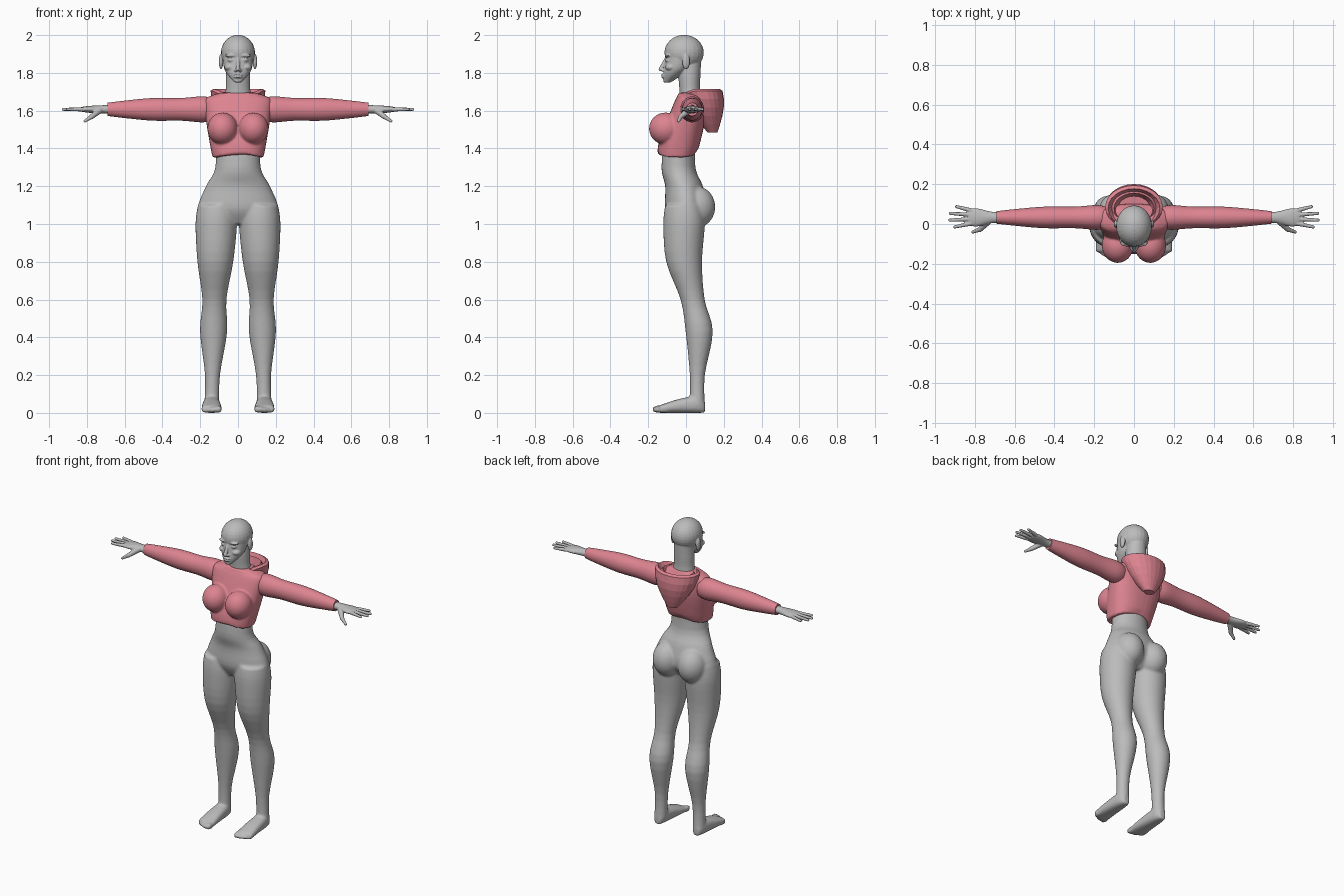
import bpy, bmesh, math
from mathutils import Vector, Matrix

cube = bpy.data.objects.get("Cube")
if cube:
    bpy.data.objects.remove(cube, do_unlink=True)


def material(name, *color):
    mat = bpy.data.materials.new(name)
    mat.use_nodes = True
    mat.diffuse_color = (*color, 1)
    mat.node_tree.nodes["Principled BSDF"].inputs["Base Color"].default_value = (*color, 1)
    return mat


def smooth_rings(rings, steps):
    """Catmull-Rom interpolation between cross-sections."""
    last = len(rings) - 1
    result = []
    for i in range(last):
        before, start, end, after = (Vector(rings[min(max(i + k, 0), last)]) for k in (-1, 0, 1, 2))
        leave, arrive = (end - before) / 2, (after - start) / 2
        for step in range(steps):
            t = step / steps
            ease = t * t * (3 - 2 * t)
            result.append(start.lerp(end, ease) + leave * t * (1 - t) ** 2 - arrive * t * t * (1 - t))
    return result + [Vector(rings[last])]


def loft(bm, axis, rings, segments=32, steps=4, power=2):
    """Rings are (position on axis, centre u, centre v, radius u, radius v)."""
    def rounded(value):
        return math.copysign(abs(value) ** (2 / power), value)

    loops = []
    for along, centre_u, centre_v, radius_u, radius_v in smooth_rings(rings, steps):
        loop = []
        for k in range(segments):
            angle = math.tau * k / segments
            u = centre_u + radius_u * rounded(math.cos(angle))
            v = centre_v + radius_v * rounded(math.sin(angle))
            place = {"X": (along, u, v), "Y": (u, along, v), "Z": (u, v, along)}[axis]
            loop.append(bm.verts.new(place))
        loops.append(loop)
    for lower, upper in zip(loops, loops[1:]):
        for k in range(segments):
            bm.faces.new((lower[k - 1], lower[k], upper[k], upper[k - 1]))
    bm.faces.new(loops[0])
    bm.faces.new(loops[-1])


def trunk(bm, rings, **options):
    """Upright loft on the centre line from (height, y, half width, half depth)."""
    loft(bm, "Z", [(z, 0, y, width, depth) for z, y, width, depth in rings], **options)


def ball(bm, centre, radii):
    bmesh.ops.create_uvsphere(bm, u_segments=24, v_segments=16, radius=1,
                              matrix=Matrix.LocRotScale(Vector(centre), None, Vector(radii)))


def limb(bm, start, end, start_radius, end_radius):
    """Round-ended tapered rod."""
    start, end = Vector(start), Vector(end)
    direction = end - start
    turn = direction.to_track_quat("Z", "Y")
    ball(bm, start, [start_radius] * 3)
    ball(bm, end, [end_radius] * 3)
    bmesh.ops.create_cone(bm, cap_ends=True, segments=16, radius1=start_radius, radius2=end_radius,
                          depth=direction.length,
                          matrix=Matrix.LocRotScale((start + end) / 2, turn, None))


def mirror(bm):
    """Copy everything built so far to the other side."""
    copies = bmesh.ops.duplicate(bm, geom=bm.verts[:] + bm.edges[:] + bm.faces[:])["geom"]
    for vert in copies:
        if isinstance(vert, bmesh.types.BMVert):
            vert.co.x *= -1


def finish(bm, name, mat, voxel=None, relax=3, crease=40):
    """Blend overlapping forms when a voxel size is given, else shade by angle."""
    bmesh.ops.recalc_face_normals(bm, faces=bm.faces[:])
    mesh = bpy.data.meshes.new(name)
    bm.to_mesh(mesh)
    bm.free()
    mesh.materials.append(mat)
    part = bpy.data.objects.new(name, mesh)
    bpy.context.collection.objects.link(part)
    if voxel:
        blend = part.modifiers.new("Blend", "REMESH")
        blend.mode = "VOXEL"
        blend.voxel_size = voxel
        blend.use_smooth_shade = True
        soften = part.modifiers.new("Soften", "SMOOTH")
        soften.factor = .5
        soften.iterations = relax
    else:
        bpy.ops.object.select_all(action="DESELECT")
        part.select_set(True)
        bpy.context.view_layer.objects.active = part
        bpy.ops.object.shade_smooth_by_angle(angle=math.radians(crease))


grey = material("mannequin grey", .5, .5, .5)
pink = material("soft pink cloth", .72, .23, .28)

# Legs lean outwards towards the ankle
bm = bmesh.new()
leg = ((1.1, -.01, .1), (1, -.01, .11), (.8, -.01, .095), (.6, .035, .064),
       (.43, .07, .072), (.2, .06, .04), (.04, .06, .04))
loft(bm, "Z", [(z, .14 - .025 * z, y, r, r) for z, y, r in leg])

# Feet rest flat on the ground, with five shrinking toes
foot = ((.1, .02, .06), (.06, .04, .09), (-.05, .05, .07), (-.14, .055, .04))
loft(bm, "Y", [(y, .14, height / 2, width, height / 2) for y, width, height in foot], power=2.5)
for toe in range(5):
    size = .02 - .002 * toe
    ball(bm, (.1 + .02 * toe, -.15 + .002 * toe ** 2, size), (.7 * size, .03, size))

# Buttocks, hips and waist
ball(bm, (.09, .055, 1.09), (.09, .1, .11))
mirror(bm)
trunk(bm, ((1.5, -.03, .12, .08), (1.3, -.04, .12, .09), (1.2, -.01, .17, .1),
           (1.08, 0, .21, .11), (1, -.01, .12, .06)))
finish(bm, "lower_body", grey, voxel=.0075, relax=6)

# Ears, brows, eyes, cheeks and nostrils
bm = bmesh.new()
ball(bm, (.09, 0, 1.86), (.012, .02, .04))
ball(bm, (.035, -.097, 1.892), (.034, .016, .009))
ball(bm, (.035, -.09, 1.868), (.02, .02, .014))
ball(bm, (.043, -.08, 1.83), (.03, .03, .02))
ball(bm, (.012, -.12, 1.814), (.009, .013, .008))
mirror(bm)

# Skull, face, nose, lips and neck
ball(bm, (0, -.01, 1.907), (.09, .104, .094))
trunk(bm, ((1.75, -.1, .02, .02), (1.79, -.07, .055, .05), (1.83, -.045, .075, .07),
           (1.9, -.025, .083, .08)))
limb(bm, (0, -.1, 1.885), (0, -.133, 1.82), .008, .012)
for height in (1.79, 1.778):
    ball(bm, (0, -.118, height), (.024, .014, .006))
trunk(bm, ((1.6, .03, .09, .06), (1.7, .02, .066, .054), (1.78, .018, .064, .058), (1.86, .02, .06, .06)))
finish(bm, "head_and_neck", grey, voxel=.0036)

# Hands: flat palm, four fanned fingers and a bent thumb
arm_y, arm_z = .033, 1.607
bm = bmesh.new()
palm = ((.62, .03, .024), (.71, .028, .022), (.79, .046, .018), (.83, .038, .012))
loft(bm, "X", [(x, arm_y, arm_z, width, height) for x, width, height in palm])
for finger in range(4):
    fan = finger - 1.4
    limb(bm, (.82, arm_y + .022 * fan, arm_z), (.928 - .014 * fan ** 2, arm_y + .034 * fan, arm_z), .0115, .008)
knuckle = (.775, -.028, 1.568)
limb(bm, (.735, .012, 1.6), knuckle, .018, .013)
limb(bm, knuckle, (.81, -.04, 1.545), .012, .008)
mirror(bm)
finish(bm, "hands", grey, voxel=.0036, relax=2)

# Cropped top, with the hem raised towards the middle
bm = bmesh.new()
ball(bm, (.082, -.108, 1.505), (.08, .088, .085))
mirror(bm)
trunk(bm, ((1.35, -.05, .135, .1), (1.43, -.035, .15, .11), (1.55, 0, .17, .1),
           (1.65, .02, .18, .08), (1.68, .02, .14, .065), (1.695, .02, .085, .06)), power=2.4)
for vert in bm.verts:
    above_hem = (vert.co.z - 1.35) / .05
    if above_hem < 1:
        vert.co.z += .03 * max(0, 1 - abs(vert.co.x) / .14) * (1 - above_hem)
finish(bm, "cropped_top", pink, voxel=.0065, relax=5)

# Sleeves
bm = bmesh.new()
sleeve = ((.14, .06), (.19, .069), (.3, .06), (.45, .06), (.6, .046), (.69, .035))
loft(bm, "X", [(x, arm_y, arm_z, .9 * r, r) for x, r in sleeve])
mirror(bm)
finish(bm, "sleeves", pink)

# Faceted hood hanging behind the neck: a swelling bag, then a folded rim
bm = bmesh.new()
hood = []
for level in range(6):
    rise = level / 5
    width = .035 + .11 * math.sin(rise * math.pi / 2)
    hood.append((1.485 + .22 * rise, .14 - .055 * rise, width, .75 * width))
for height, width in ((1.715, .13), (1.685, .112), (1.7, .1), (1.64, .08)):
    hood.append((height, .08, width, .75 * width))
trunk(bm, hood, segments=24, steps=1)

# The collar dips in front of the neck
for vert in bm.verts:
    if vert.co.z > 1.6:
        forward = max(0, .06 - vert.co.y) / .085
        vert.co.z -= .04 * min(1, forward ** 2)
finish(bm, "hood", pink, crease=1)
